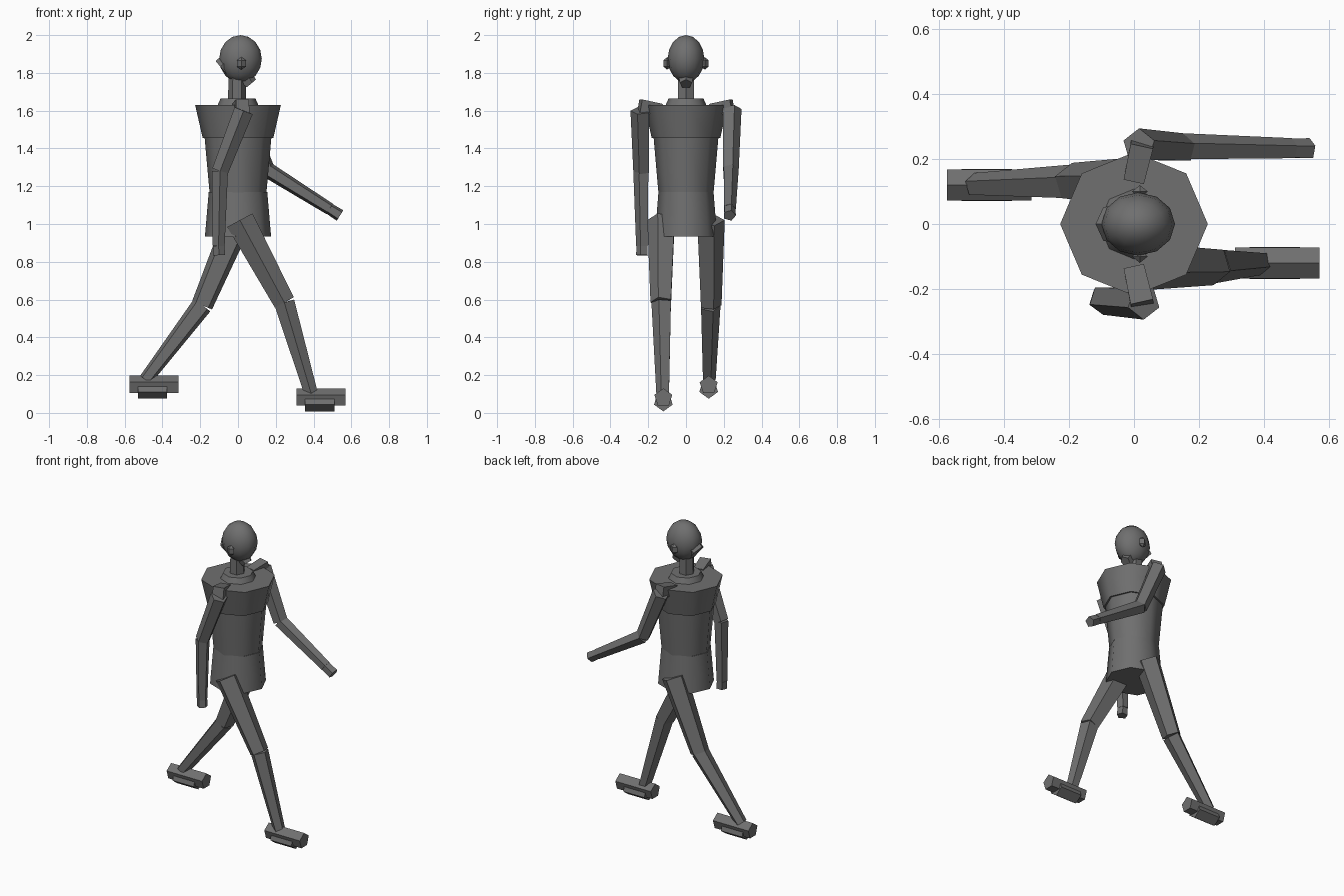
import bpy
import math
from mathutils import Matrix, Vector

cube = bpy.data.objects.get("Cube")
if cube:
    bpy.data.objects.remove(cube, do_unlink=True)

grey = bpy.data.materials.new("dark grey")
grey.use_nodes = True
colour = (0.16, 0.16, 0.16, 1)
grey.diffuse_color = colour
grey.node_tree.nodes["Principled BSDF"].inputs["Base Color"].default_value = colour


def finish(name):
    obj = bpy.context.object
    obj.name = name
    obj.data.materials.append(grey)
    bpy.ops.object.shade_smooth_by_angle(angle=math.radians(50))
    return obj


def prism(name, start, end, r1, r2, ridge, sides=5):
    """Tapered prism between two points with one long edge facing ridge."""
    a, b = Vector(start), Vector(end)
    z = (b - a).normalized()
    x = Vector(ridge)
    x = (x - z * x.dot(z)).normalized()
    y = z.cross(x)
    # Cone vertices start on the local y axis
    turn = Matrix((-y, x, z)).transposed().to_4x4()
    bpy.ops.mesh.primitive_cone_add(vertices=sides, radius1=r1, radius2=r2,
                                    depth=(b - a).length)
    obj = finish(name)
    obj.matrix_world = Matrix.Translation((a + b) / 2) @ turn
    return obj


def drum(name, z1, z2, r1, r2, depth=1.0, x=0.0, sides=8):
    """Upright tapered section, squashed along y."""
    obj = prism(name, (x, 0, z1), (x, 0, z2), r1, r2, (1, 0, 0), sides)
    obj.matrix_world = Matrix.Diagonal((1, depth, 1, 1)) @ obj.matrix_world


# Trunk and neck
drum("pelvis", 0.935, 1.17, 0.175, 0.155, 0.94)
drum("waist", 1.16, 1.46, 0.15, 0.177, 0.97)
drum("chest", 1.455, 1.63, 0.187, 0.227, 0.97)
drum("collar", 1.62, 1.665, 0.112, 0.092)
drum("neck", 1.64, 1.79, 0.048, 0.045, 1.05, -0.005, 6)

# Head
bpy.ops.mesh.primitive_uv_sphere_add(segments=12, ring_count=8, radius=1,
                                     location=(0.013, 0, 1.874))
bpy.context.object.scale = (0.113, 0.097, 0.126)
finish("head")
prism("hair_knot", (-0.083, 0, 1.82), (-0.02, 0, 1.872), 0.055, 0.06, (-0.6, 0, 0.8))
prism("chin", (0.068, 0, 1.742), (0.02, 0, 1.80), 0.035, 0.045, (1, 0, 1))
for side, label in ((1, "left"), (-1, "right")):
    bpy.ops.mesh.primitive_uv_sphere_add(segments=4, ring_count=2, radius=0.028,
                                         location=(0.018, side * 0.1, 1.85))
    bpy.context.object.scale = (1, 0.8, 1.2)
    finish(label + "_ear")

# Limb joints as (x, z): the two sides take opposite strides
strides = {
    "left": (1, [(0.015, 1.61), (0.15, 1.29), (0.485, 1.08), (0.54, 1.045)],
             [(0.0, 1.02), (-0.19, 0.57), (-0.49, 0.175)], (-0.315, -0.575, 0.147)),
    "right": (-1, [(0.03, 1.60), (-0.095, 1.28), (-0.103, 0.885), (-0.10, 0.835)],
              [(0.01, 1.02), (0.245, 0.585), (0.388, 0.10)], (0.57, 0.31, 0.08)),
}
for label, (side, arm, leg, foot) in strides.items():
    out = (0, side, 0)

    def at(joint, y):
        return (joint[0], side * y, joint[1])

    # Arm
    prism(label + "_shoulder", (0.0, side * 0.135, 1.605), (0.025, side * 0.245, 1.625),
          0.045, 0.05, (1, 0, 1), 4)
    prism(label + "_upper_arm", at(arm[0], 0.24), at(arm[1], 0.233), 0.054, 0.046, out)
    prism(label + "_forearm", at(arm[1], 0.235), at(arm[2], 0.23), 0.044, 0.034, out)
    prism(label + "_hand", at(arm[2], 0.23), at(arm[3], 0.23), 0.032, 0.034, out)

    # Leg
    prism(label + "_thigh", at(leg[0], 0.125), at(leg[1], 0.128), 0.08, 0.06, out)
    prism(label + "_shin", at(leg[1], 0.126), at(leg[2], 0.12), 0.057, 0.037, out)

    # Foot with a ridge on top and a keel-shaped sole
    toe, heel, z = foot
    y = side * 0.12
    prism(label + "_foot", (heel, y, z), (toe, y, z), 0.05, 0.05, (0, 0, 1))
    prism(label + "_sole", (heel + 0.045, y, z - 0.02), (toe - 0.06, y, z - 0.02),
          0.052, 0.052, (0, 0, -1))
